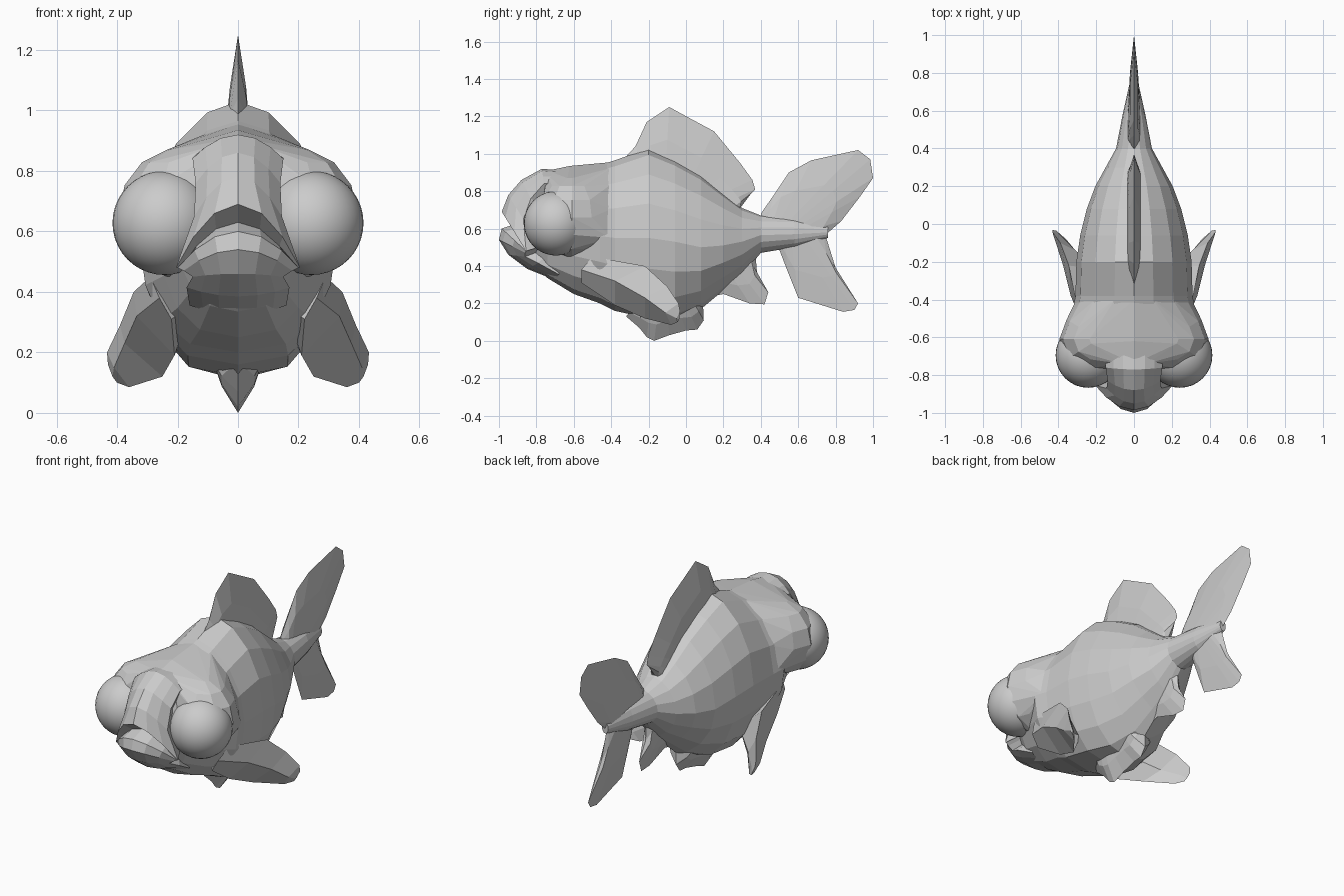
import bpy, bmesh, math
from mathutils import Vector


def finish(name, bm, mirror=False):
    bmesh.ops.remove_doubles(bm, verts=bm.verts, dist=0.0005)
    bmesh.ops.recalc_face_normals(bm, faces=bm.faces)
    me = bpy.data.meshes.new(name)
    bm.to_mesh(me)
    bm.free()
    ob = bpy.data.objects.new(name, me)
    bpy.context.collection.objects.link(ob)
    if mirror:
        ob.modifiers.new("mirror", 'MIRROR')
    return ob


def make(name, rows, closed=True, caps=True, mirror=False):
    """Skin a list of point rows into a flat-shaded mesh."""
    bm = bmesh.new()
    vs = [[bm.verts.new(p) for p in r] for r in rows]
    n = len(rows[0])
    for a, b in zip(vs, vs[1:]):
        for i in range(n if closed else n - 1):
            j = (i + 1) % n
            bm.faces.new((a[i], a[j], b[j], b[i]))
    if caps:
        bm.faces.new(vs[0])
        bm.faces.new(vs[-1])
    return finish(name, bm, mirror)


def ring(y, zb, zt, w, zw, e, n=16):
    """Body section: widest at zw, lower half boxy (e<1) or pinched (e>1)."""
    pts = []
    for i in range(n):
        a = 2 * math.pi * i / n + math.pi / 2
        c, s = math.cos(a), math.sin(a)
        k, h = (1.15, zt - zw) if s >= -1e-6 else (e, zw - zb)
        pts.append((w * math.copysign(abs(c) ** k, c), y, zw + h * s))
    return pts


# body: y, bottom, top, half width, widest height, lower shape
body = [
    (-0.83, 0.42, 0.80, 0.14, 0.56, 0.9),
    (-0.74, 0.335, 0.89, 0.20, 0.58, 0.8),
    (-0.60, 0.25, 0.925, 0.26, 0.58, 0.75),
    (-0.46, 0.20, 0.94, 0.325, 0.56, 0.75),
    (-0.38, 0.16, 0.965, 0.31, 0.55, 0.65),
    (-0.20, 0.12, 1.03, 0.305, 0.55, 0.65),
    (-0.06, 0.11, 0.97, 0.285, 0.53, 0.9),
    (0.08, 0.17, 0.89, 0.25, 0.50, 1.5),
    (0.20, 0.27, 0.79, 0.205, 0.51, 1.8),
    (0.30, 0.35, 0.71, 0.15, 0.53, 1.8),
    (0.40, 0.47, 0.67, 0.095, 0.565, 1.3),
    (0.58, 0.50, 0.66, 0.06, 0.57, 1.0),
    (0.76, 0.55, 0.62, 0.02, 0.58, 1.0),
]
make("body", [ring(*b) for b in body])

# cranium: hull that joins both eye bulges to the top of the head
bm = bmesh.new()
for s in (1, -1):
    for j in range(7):
        t = math.pi * (j + 0.5) / 7
        for i in range(10):
            a = 2 * math.pi * i / 10
            bm.verts.new((s * (0.19 + 0.205 * math.sin(t) * math.cos(a)),
                          -0.61 + 0.18 * math.sin(t) * math.sin(a),
                          0.66 + 0.215 * math.cos(t)))
for b in ((-0.74, 0.33, 0.91, 0.2, 0.6, 1), (-0.62, 0.25, 0.935, 0.26, 0.6, 1),
          (-0.40, 0.16, 0.955, 0.305, 0.55, 0.8)):
    for p in ring(*b):
        if p[2] > 0.5:
            bm.verts.new(p)
hull = bmesh.ops.convex_hull(bm, input=bm.verts)
bmesh.ops.delete(bm, geom=list({g for g in hull["geom_interior"] if isinstance(g, bmesh.types.BMVert)}),
                 context='VERTS')
finish("cranium", bm)

# eyeballs
for s, side in ((1, "right"), (-1, "left")):
    bpy.ops.mesh.primitive_uv_sphere_add(segments=32, ring_count=20, radius=0.172,
                                         location=(s * 0.243, -0.695, 0.628))
    bpy.context.object.name = "eyeball_" + side
    bpy.ops.object.shade_smooth()

# face: arched rows from brow over upper lip, mouth, lower lip and chin
face = [  # y, z, half width, setback at sides, droop at sides
    (-0.66, 0.91, 0.15, 0.0, 0.06),
    (-0.77, 0.92, 0.15, 0.01, 0.08),
    (-0.88, 0.86, 0.14, 0.05, 0.10),
    (-0.95, 0.78, 0.145, 0.08, 0.13),
    (-0.985, 0.69, 0.205, 0.13, 0.21),
    (-0.90, 0.63, 0.19, 0.05, 0.15),
    (-0.985, 0.60, 0.20, 0.13, 0.12),
    (-1.00, 0.54, 0.18, 0.14, 0.07),
    (-0.95, 0.46, 0.15, 0.09, 0.01),
    (-0.85, 0.385, 0.17, 0.06, -0.03),
    (-0.70, 0.325, 0.16, 0.02, -0.03),
]
ts = [-1, -0.72, -0.38, 0, 0.38, 0.72, 1]
rows = []
for y, z, w, back, drop in face:
    r = [(w * t, y + back * t * t, z - drop * t * t) for t in ts]
    tuck = [(p[0] * 0.7, max(-0.74, p[1]), 0.7 * p[2] + 0.18) for p in (r[0], r[-1])]
    rows.append([tuck[0]] + r + [tuck[1]])
make("face_and_mouth", rows, closed=False, caps=False)


def fin(name, start, end, rim, t):
    """Wedge fin on the centre plane: thick along the base, sharp at the rim."""
    n = len(rim) - 1
    base = [Vector(start).lerp(Vector(end), i / n) for i in range(n + 1)]
    rows = []
    for k, x in ((1, 0), (0.55, t * 0.6), (0, t), (0, -t), (0.55, -t * 0.6), (1, 0)):
        rows.append([(x * (0.4 if i in (0, n) else 1), *b.lerp(Vector(r), k))
                     for i, (b, r) in enumerate(zip(base, rim))])
    make(name, rows, closed=False, caps=False)


fin("dorsal_fin", (-0.28, 0.95), (0.28, 0.66),
    [(-0.33, 0.975), (-0.27, 1.04), (-0.21, 1.17), (-0.09, 1.25), (0.02, 1.19), (0.15, 1.12),
     (0.29, 0.95), (0.355, 0.86), (0.37, 0.81), (0.35, 0.79), (0.29, 0.71)], 0.045)
fin("upper_tail_fin", (0.40, 0.62), (0.68, 0.57),
    [(0.40, 0.68), (0.47, 0.78), (0.55, 0.90), (0.67, 0.965), (0.92, 1.02), (0.985, 0.97),
     (1.0, 0.87), (0.93, 0.77), (0.83, 0.64), (0.75, 0.57), (0.62, 0.54)], 0.035)
fin("lower_tail_fin", (0.5, 0.56), (0.72, 0.57),
    [(0.49, 0.51), (0.54, 0.38), (0.60, 0.23), (0.84, 0.155), (0.90, 0.165),
     (0.92, 0.20), (0.80, 0.39), (0.75, 0.55)], 0.025)
fin("anal_fin", (0.08, 0.35), (0.36, 0.50),
    [(0.05, 0.21), (0.10, 0.23), (0.20, 0.25), (0.34, 0.20), (0.42, 0.195),
     (0.44, 0.26), (0.38, 0.36), (0.37, 0.48)], 0.04)
fin("belly_fin", (-0.28, 0.18), (0.08, 0.22),
    [(-0.32, 0.13), (-0.25, 0.07), (-0.21, 0.02), (-0.17, 0.0), (-0.09, 0.03), (0.0, 0.055),
     (0.06, 0.06), (0.095, 0.11), (0.09, 0.22)], 0.09)

# pectoral fins: four-sided sections (lower edge, outer ridge, upper edge, inner)
pect = [
    ((0.22, -0.56, 0.31), (0.26, -0.56, 0.38), (0.29, -0.50, 0.45), (0.15, -0.45, 0.36)),
    ((0.21, -0.38, 0.19), (0.335, -0.38, 0.32), (0.345, -0.22, 0.40), (0.18, -0.24, 0.26)),
    ((0.25, -0.22, 0.12), (0.375, -0.22, 0.23), (0.39, -0.10, 0.29), (0.31, -0.14, 0.18)),
    ((0.36, -0.08, 0.085), (0.41, -0.11, 0.15), (0.433, -0.04, 0.20), (0.39, -0.06, 0.14)),
    ((0.40, -0.045, 0.10), (0.415, -0.05, 0.12), (0.43, -0.032, 0.16), (0.41, -0.035, 0.12)),
]
make("pectoral_fins", pect, mirror=True)
